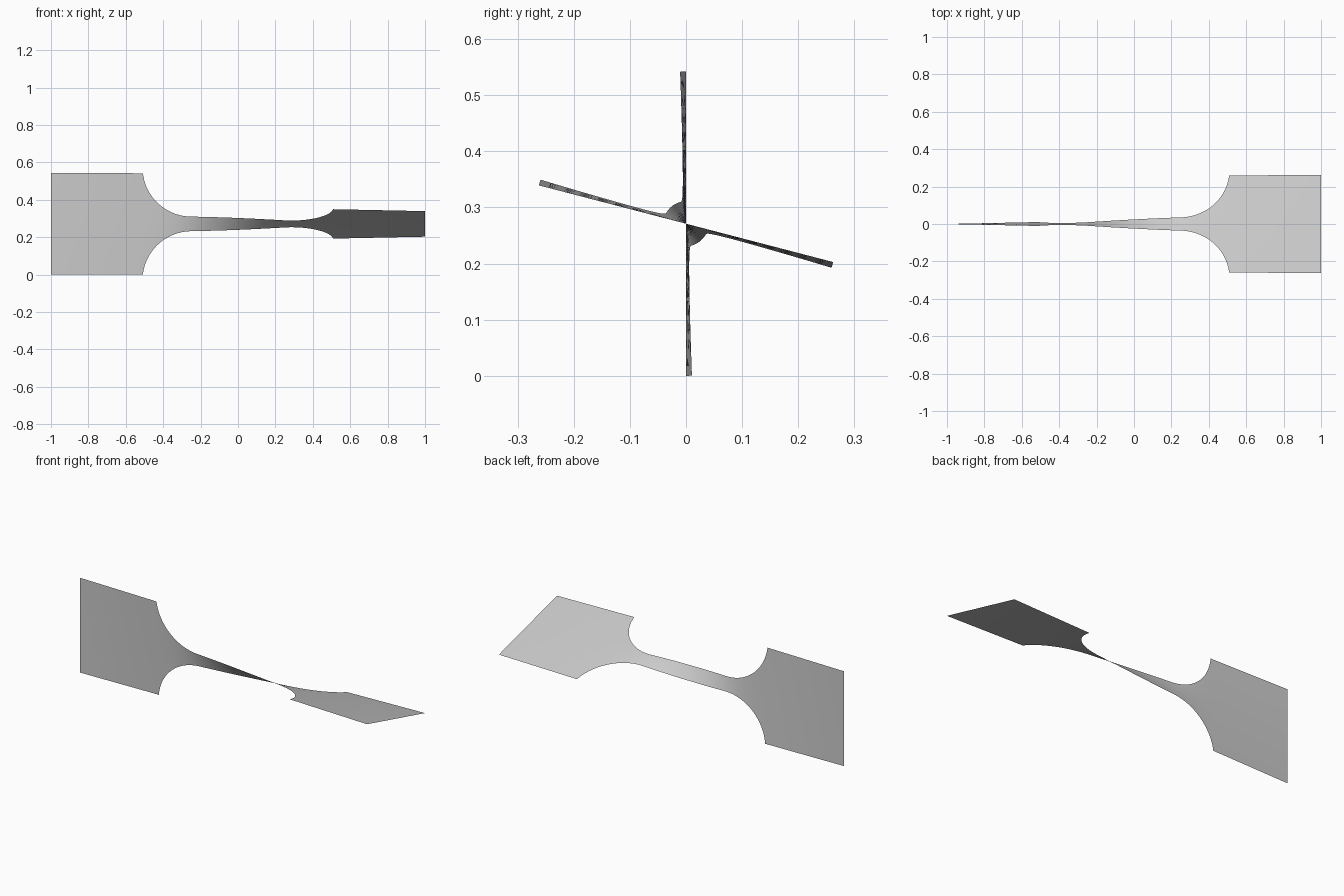
import bpy, bmesh
from math import sin, cos, acos, radians

cube = bpy.data.objects.get("Cube")
if cube:
    bpy.data.objects.remove(cube)

HALF_WIDTH = 0.271      # half width of the end tabs
NECK = 0.04             # half width of the narrow neck
RADIUS = 0.26           # fillet radius between neck and tab
NECK_END = 0.25         # where the neck meets the fillet
TWIST = radians(75.4)   # total twist from end to end
ROWS = 16               # faces across the strip

# Half outline: neck, circular fillet, tab
outline = [(NECK_END * i / 24, NECK) for i in range(24)]
sweep = acos((NECK + RADIUS - HALF_WIDTH) / RADIUS)
for i in range(33):
    a = sweep * i / 32
    outline.append((NECK_END + RADIUS * sin(a), NECK + RADIUS * (1 - cos(a))))
tab_start = outline[-1][0]
outline += [(tab_start + (1 - tab_start) * i / 12, HALF_WIDTH) for i in range(1, 13)]
stations = [(-x, w) for x, w in reversed(outline[1:])] + outline

# Twist builds up faster where the strip is narrower
angles = [0.0]
for (x0, w0), (x1, w1) in zip(stations, stations[1:]):
    angles.append(angles[-1] + (x1 - x0) * ((w0 + w1) / 2) ** -1.6)
angles = [TWIST * a / angles[-1] for a in angles]

# Thin twisted sheet
bm = bmesh.new()
columns = []
for (x, w), a in zip(stations, angles):
    column = []
    for j in range(ROWS + 1):
        v = w * (2 * j / ROWS - 1)
        column.append(bm.verts.new((x, -v * sin(a), HALF_WIDTH + v * cos(a))))
    columns.append(column)
for left, right in zip(columns, columns[1:]):
    for j in range(ROWS):
        bm.faces.new((left[j], right[j], right[j + 1], left[j + 1]))
for face in bm.faces:
    face.smooth = True
mesh = bpy.data.meshes.new("twisted_strip")
bm.to_mesh(mesh)
bm.free()
strip = bpy.data.objects.new("twisted_strip", mesh)
bpy.context.collection.objects.link(strip)

# Plain grey finish
grey = bpy.data.materials.new("light_grey")
grey.use_nodes = True
colour = (0.6, 0.6, 0.6, 1)
grey.diffuse_color = colour
grey.node_tree.nodes["Principled BSDF"].inputs["Base Color"].default_value = colour
mesh.materials.append(grey)
